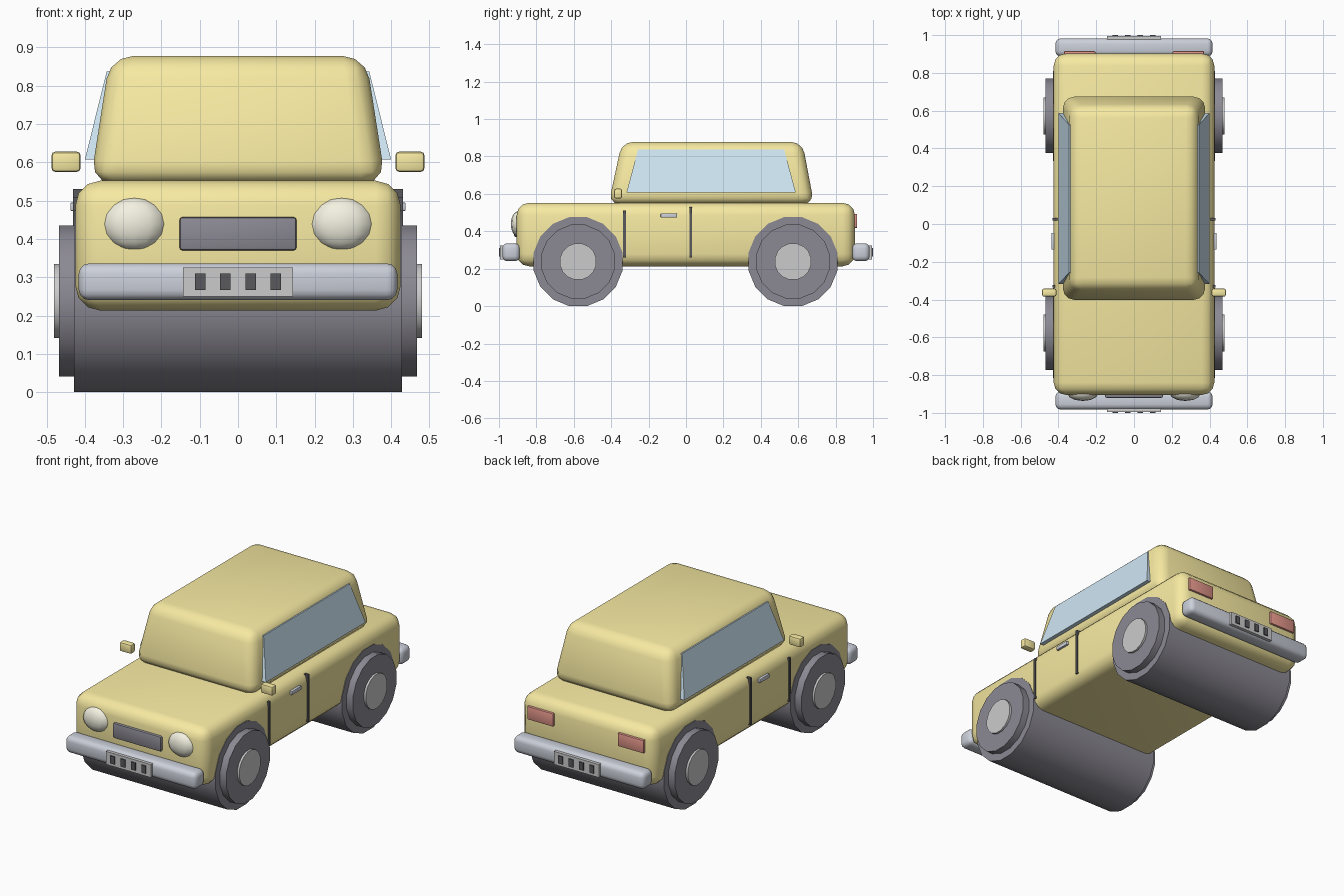
import bpy, bmesh, math
from mathutils import Matrix, Vector

if "Cube" in bpy.data.objects:
    bpy.data.objects.remove(bpy.data.objects["Cube"])


def material(name, r, g, b):
    m = bpy.data.materials.new(name)
    m.diffuse_color = (r, g, b, 1)
    m.use_nodes = True
    m.node_tree.nodes["Principled BSDF"].inputs["Base Color"].default_value = m.diffuse_color
    return m


YELLOW = material("yellow_paint", 0.93, 0.82, 0.36)
DARK = material("dark_rubber", 0.26, 0.25, 0.29)
BLACK = material("black_trim", 0.1, 0.1, 0.11)
CHROME = material("blue_grey_chrome", 0.6, 0.63, 0.7)
HUB = material("hub_silver", 0.75, 0.75, 0.76)
GLASS = material("window_glass", 0.62, 0.79, 0.9)
CREAM = material("lamp_cream", 0.9, 0.88, 0.75)
RED = material("lamp_red", 0.75, 0.3, 0.25)
WHITE = material("plate_white", 0.85, 0.86, 0.84)


def finish(name, bm, mat):
    bmesh.ops.recalc_face_normals(bm, faces=bm.faces)
    me = bpy.data.meshes.new(name)
    bm.to_mesh(me)
    bm.free()
    me.materials.append(mat)
    ob = bpy.data.objects.new(name, me)
    bpy.context.collection.objects.link(ob)
    bpy.ops.object.select_all(action='DESELECT')
    ob.select_set(True)
    bpy.context.view_layer.objects.active = ob
    bpy.ops.object.shade_smooth_by_angle(angle=math.radians(40))
    return ob


def frustum(name, base, top, z, mat, bevel=0, segs=3, side=1):
    """Block between two rectangles (x0, x1, y0, y1) at heights z = (low, high)."""
    bm = bmesh.new()
    bmesh.ops.create_cube(bm, size=1)
    for v in bm.verts:
        r = top if v.co.z > 0 else base
        v.co = Vector((side * r[v.co.x > 0], r[2 + (v.co.y > 0)], z[v.co.z > 0]))
    if bevel:
        bmesh.ops.bevel(bm, geom=bm.edges[:], offset=bevel, segments=segs,
                        profile=0.5, affect='EDGES')
    return finish(name, bm, mat)


def box(name, x0, x1, y0, y1, z0, z1, mat, bevel=0, segs=2):
    r = (x0, x1, y0, y1)
    return frustum(name, r, r, (z0, z1), mat, bevel, segs)


def cylinder(name, x0, x1, y, z, apothem, mat):
    """16-sided cylinder along x, resting on a flat."""
    bm = bmesh.new()
    radius = apothem / math.cos(math.pi / 16)
    bmesh.ops.create_cone(bm, cap_ends=True, segments=16, radius1=radius,
                          radius2=radius, depth=abs(x1 - x0))
    bm.transform(Matrix.Translation(((x0 + x1) / 2, y, z))
                 @ Matrix.Rotation(math.pi / 2, 4, 'Y')
                 @ Matrix.Rotation(math.pi / 16, 4, 'Z'))
    return finish(name, bm, mat)


# Lower body and cabin
box("body", -0.425, 0.425, -0.905, 0.903, 0.213, 0.552, YELLOW, 0.065, 3)
frustum("cabin", (-0.386, 0.386, -0.414, 0.685), (-0.334, 0.334, -0.343, 0.622),
        (0.545, 0.878), YELLOW, 0.06, 3)

# Wheels: full-width rollers with raised side walls and hubs
for end, y in (("front", -0.577), ("rear", 0.572)):
    cylinder(end + "_wheel", -0.428, 0.428, y, 0.238, 0.238, DARK)
    for side, s in (("left", -1), ("right", 1)):
        cylinder(f"{end}_{side}_side_wall", s * 0.40, s * 0.468, y, 0.238, 0.197, DARK)
        cylinder(f"{end}_{side}_hub", s * 0.44, s * 0.48, y, 0.238, 0.097, HUB)

# Bumpers with plates
for end, s in (("front", -1), ("rear", 1)):
    def bar(name, x0, x1, ya, yb, z0, z1, mat, bevel=0):
        lo, hi = sorted((s * ya, s * yb))
        box(f"{end}_{name}", x0, x1, lo, hi, z0, z1, mat, bevel, 3)
    bar("bumper", -0.416, 0.416, 0.888, 0.982, 0.24, 0.336, CHROME, 0.027)
    bar("plate", -0.143, 0.143, 0.975, 0.994, 0.25, 0.325, WHITE)
    for i in range(4):
        x = -0.099 + 0.066 * i
        bar(f"plate_mark_{i}", x - 0.0135, x + 0.0135, 0.985, 1.0, 0.266, 0.31, BLACK)

# Grille
box("grille", -0.153, 0.153, -0.92, -0.88, 0.37, 0.457, DARK, 0.008)

# Paired details
for side, s in (("left", -1), ("right", 1)):
    def pair(name, xa, xb, y0, y1, z0, z1, mat, bevel=0):
        lo, hi = sorted((s * xa, s * xb))
        box(f"{side}_{name}", lo, hi, y0, y1, z0, z1, mat, bevel)

    # Headlight
    bm = bmesh.new()
    bmesh.ops.create_uvsphere(bm, u_segments=12, v_segments=8, radius=1)
    bm.transform(Matrix.Translation((s * 0.271, -0.895, 0.439))
                 @ Matrix.Diagonal((0.083, 0.042, 0.069, 1)))
    finish(side + "_headlight", bm, CREAM)

    # Leaning side window
    frustum(side + "_window", (0.372, 0.40, -0.318, 0.587), (0.322, 0.343, -0.257, 0.525),
            (0.607, 0.837), GLASS, side=s)

    pair("tail_light", 0.205, 0.37, 0.88, 0.915, 0.418, 0.493, RED, 0.004)
    pair("front_door_seam", 0.40, 0.431, -0.336, -0.322, 0.26, 0.51, BLACK)
    pair("rear_door_seam", 0.40, 0.431, 0.018, 0.032, 0.26, 0.53, BLACK)
    pair("door_handle", 0.41, 0.438, -0.135, -0.048, 0.473, 0.495, CHROME, 0.003)
    pair("mirror", 0.411, 0.487, -0.384, -0.342, 0.575, 0.628, YELLOW, 0.01)
